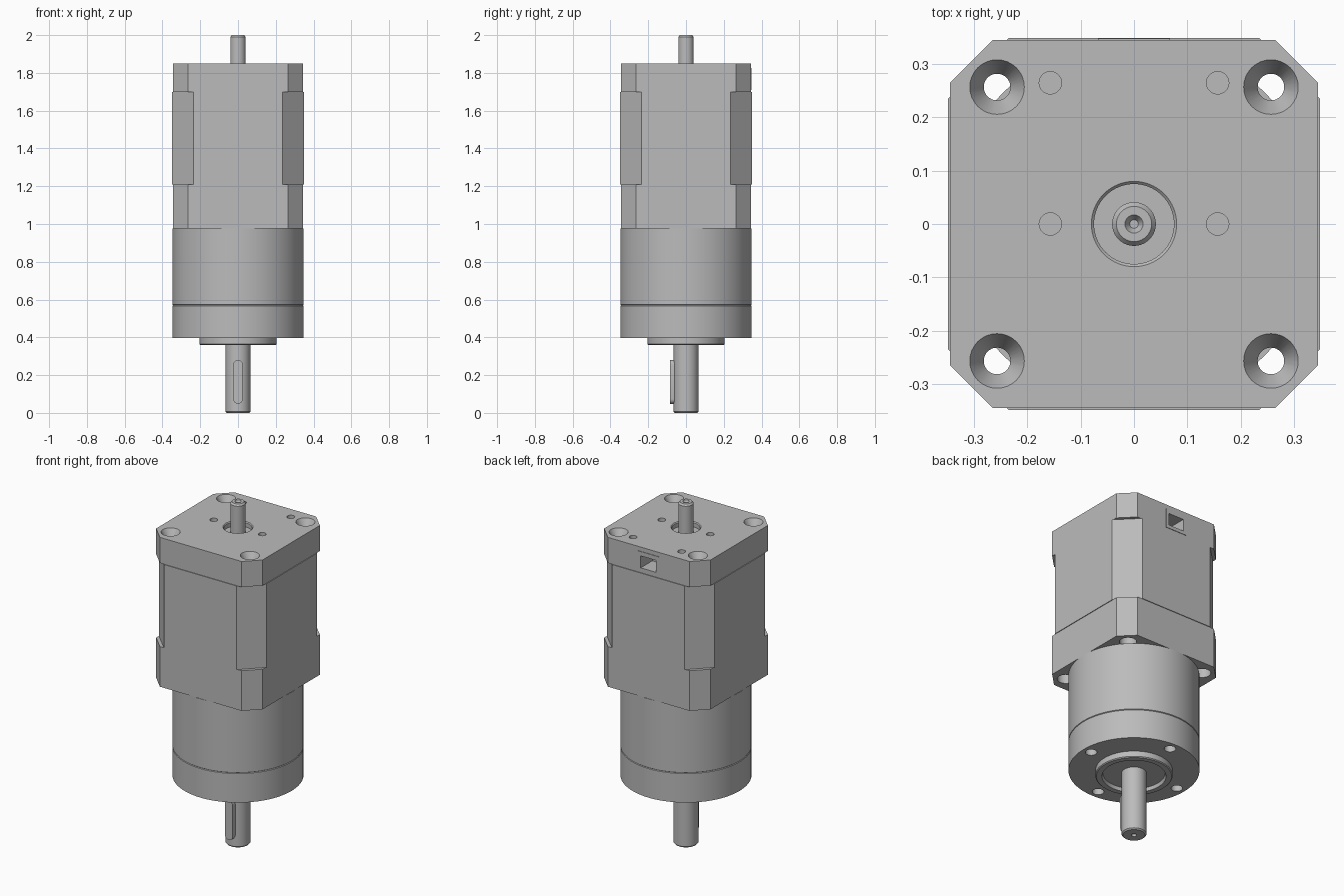
import bpy, bmesh, math

if "Cube" in bpy.data.objects:
    bpy.data.objects.remove(bpy.data.objects["Cube"])

grey = bpy.data.materials.new("machined_grey")
grey.diffuse_color = (0.5, 0.5, 0.5, 1)
grey.use_nodes = True
grey.node_tree.nodes["Principled BSDF"].inputs["Base Color"].default_value = grey.diffuse_color


def finish(name, bm):
    bmesh.ops.remove_doubles(bm, verts=bm.verts, dist=1e-5)
    bmesh.ops.recalc_face_normals(bm, faces=bm.faces)
    me = bpy.data.meshes.new(name)
    bm.to_mesh(me)
    bm.free()
    me.materials.append(grey)
    ob = bpy.data.objects.new(name, me)
    bpy.context.collection.objects.link(ob)
    return ob


def lathe(name, profile, centres=((0, 0),), seg=64):
    """Revolve (radius, z) points, starting and ending on the axis."""
    bm = bmesh.new()
    for cx, cy in centres:
        rings = []
        for r, z in profile:
            if r == 0:
                rings.append([bm.verts.new((cx, cy, z))] * seg)
            else:
                rings.append([bm.verts.new((cx + r * math.cos(math.tau * i / seg),
                                            cy + r * math.sin(math.tau * i / seg), z)) for i in range(seg)])
        for a, b in zip(rings, rings[1:]):
            for i in range(seg):
                j = (i + 1) % seg
                bm.faces.new(dict.fromkeys((a[i], a[j], b[j], b[i])))
    return finish(name, bm)


def prism(name, outline, lo, hi, axis="z"):
    """Extrude a 2D outline along z, or an (x, z) outline along y."""
    bm = bmesh.new()
    place = (lambda p, h: (p[0], p[1], h)) if axis == "z" else (lambda p, h: (p[0], h, p[1]))
    a = [bm.verts.new(place(p, lo)) for p in outline]
    b = [bm.verts.new(place(p, hi)) for p in outline]
    bm.faces.new(a)
    bm.faces.new(b[::-1])
    for i in range(len(a)):
        j = (i + 1) % len(a)
        bm.faces.new((a[i], a[j], b[j], b[i]))
    return finish(name, bm)


def octagon(w, c):
    return [(w, -c), (w, c), (c, w), (-c, w), (-w, c), (-w, -c), (-c, -w), (c, -w)]


def rect(x, z0, z1):
    return [(-x, z0), (x, z0), (x, z1), (-x, z1)]


def cut(ob, *cutters):
    bpy.context.view_layer.objects.active = ob
    for c in cutters:
        m = ob.modifiers.new("cut", "BOOLEAN")
        m.operation, m.solver, m.object = "DIFFERENCE", "EXACT", c
        bpy.ops.object.modifier_apply(modifier=m.name)


# Motor housing: stacked chamfered square blocks
flange = prism("mounting_flange", octagon(0.345, 0.265), 0.975, 1.08)
lower_cap = prism("lower_end_cap", octagon(0.345, 0.265), 1.08, 1.21)
stack = prism("motor_body", octagon(0.349, 0.235), 1.21, 1.70)
upper_cap = prism("upper_end_cap", octagon(0.345, 0.265), 1.70, 1.85)

# Gearbox: ring gear and output cover with raised pilot
lathe("gearbox_ring", [(0, 0.57), (0.344, 0.57), (0.348, 0.573), (0.348, 0.975), (0, 0.975)], seg=96)
cover = lathe("gearbox_cover", [(0, 0.38), (0.165, 0.38), (0.17, 0.36), (0.2, 0.36), (0.205, 0.365),
                                (0.205, 0.397), (0.348, 0.397), (0.348, 0.567), (0.344, 0.57), (0, 0.57)], seg=96)

# Shafts with centre-drilled ends
lathe("output_shaft", [(0, 0.02), (0.01, 0.012), (0.014, 0), (0.059, 0), (0.066, 0.007), (0.066, 0.39), (0, 0.39)])
lathe("rear_shaft", [(0, 1.8), (0.041, 1.8), (0.041, 1.99), (0.033, 2.0), (0.017, 2.0), (0.008, 1.985), (0, 1.985)])

# Round-ended shaft key on the front
key_outline = [(0.025 * math.cos(t), (0.255 if i < 9 else 0.073) + 0.025 * math.sin(t))
               for i, t in enumerate([math.pi * k / 8 for k in range(9)] + [math.pi + math.pi * k / 8 for k in range(9)])]
prism("shaft_key", key_outline, -0.085, -0.04, "y")

# Hole cutters
corners = [(x, y) for x in (-0.257, 0.257) for y in (-0.257, 0.257)]
bolts = lathe("cut_bolts", [(0, 0.95), (0.046, 0.95), (0.046, 1.05), (0.025, 1.05), (0.025, 1.80),
                            (0.0565, 1.86), (0, 1.86)], corners, 32)
taps = lathe("cut_taps", [(0, 1.82), (0.021, 1.82), (0.021, 1.9), (0, 1.9)],
             [(x, y) for x in (-0.157, 0.157) for y in (0, 0.265)], 32)
bore = lathe("cut_bore", [(0, 1.82), (0.075, 1.82), (0.075, 1.845), (0.085, 1.855), (0, 1.855)])
face_holes = lathe("cut_face_holes", [(0, 0.3), (0.031, 0.3), (0.031, 0.47), (0, 0.47)],
                   [(0.297, 0), (-0.297, 0), (0, 0.297), (0, -0.297)], 32)
socket = prism("cut_socket", rect(0.05, 1.73, 1.80), 0.24, 0.4, "y")

# Socket frame on the back of the upper cap
frame = prism("socket_frame", rect(0.068, 1.71, 1.825), 0.335, 0.348, "y")

for part in (flange, lower_cap, stack):
    cut(part, bolts)
cut(upper_cap, bolts, taps, bore, socket)
cut(frame, socket)
cut(cover, face_holes)

for c in (bolts, taps, bore, face_holes, socket):
    bpy.data.objects.remove(c)

# Smooth round surfaces, keep edges sharp
for ob in bpy.context.collection.objects:
    ob.select_set(True)
    bpy.context.view_layer.objects.active = ob
bpy.ops.object.shade_smooth_by_angle(angle=math.radians(25))
